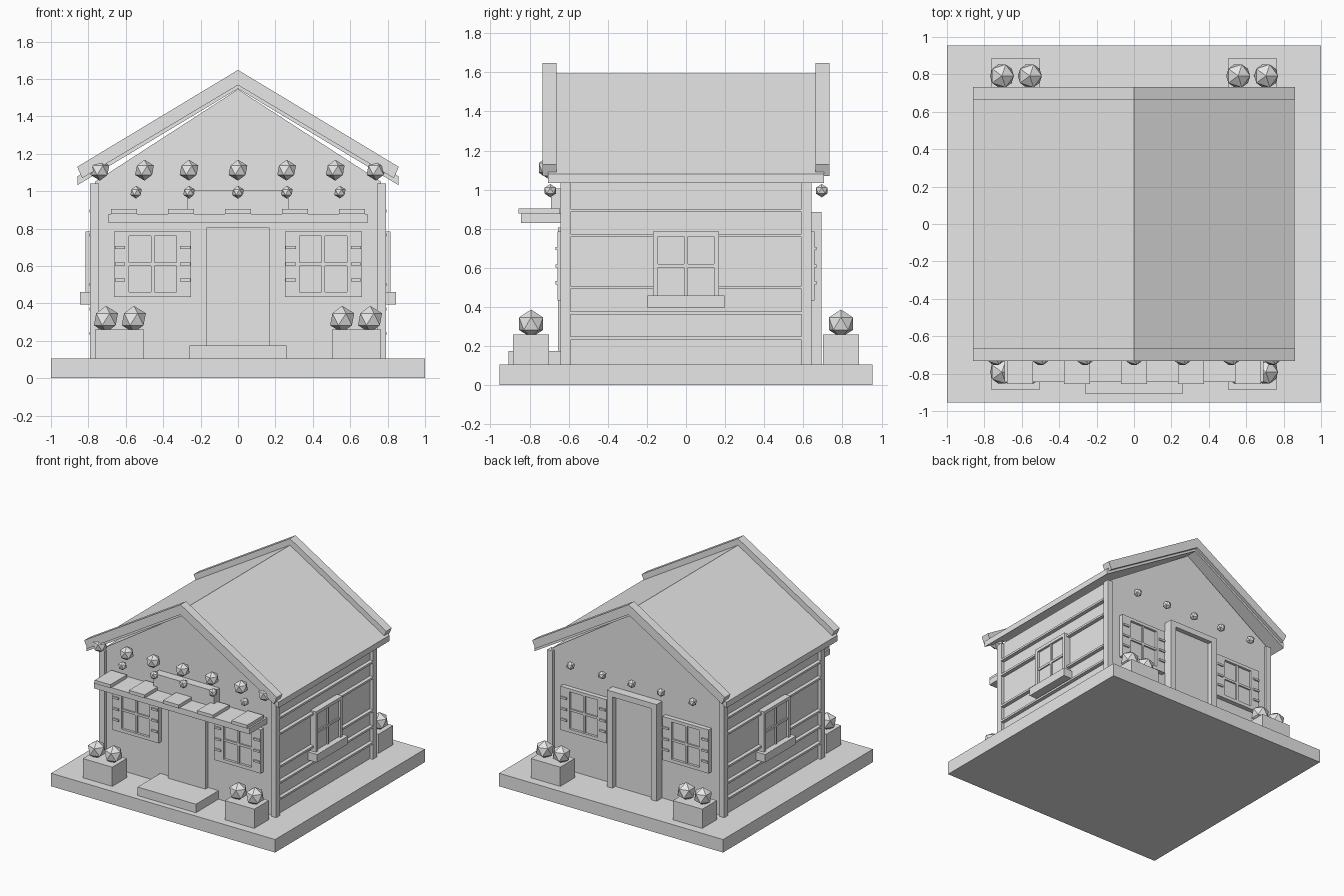
import bpy
import bmesh
from mathutils import Matrix, Vector

default_cube = bpy.data.objects.get("Cube")
if default_cube:
    bpy.data.objects.remove(default_cube, do_unlink=True)

# Single plain material
paint = bpy.data.materials.new("light_grey")
paint.use_nodes = True
grey = (0.8, 0.8, 0.8, 1)
paint.diffuse_color = grey
paint.node_tree.nodes["Principled BSDF"].inputs["Base Color"].default_value = grey


def finish(name, bm):
    bmesh.ops.recalc_face_normals(bm, faces=bm.faces)
    mesh = bpy.data.meshes.new(name)
    bm.to_mesh(mesh)
    bm.free()
    mesh.materials.append(paint)
    obj = bpy.data.objects.new(name, mesh)
    bpy.context.collection.objects.link(obj)
    return obj


def add_box(bm, xs, ys, zs):
    """Add a box given its two limits on each axis."""
    low, high = (Vector(corner) for corner in zip(xs, ys, zs))
    place = Matrix.Translation((low + high) / 2)
    scale = Matrix.Diagonal((*(high - low), 1))
    bmesh.ops.create_cube(bm, size=1, matrix=place @ scale)


def boxes(name, *parts):
    bm = bmesh.new()
    for part in parts:
        add_box(bm, *part)
    return finish(name, bm)


def extrude_y(name, profile, start, end):
    """Extrude an (x, z) outline along y."""
    bm = bmesh.new()
    face = bm.faces.new([bm.verts.new((x, start, z)) for x, z in profile])
    grown = bmesh.ops.extrude_face_region(bm, geom=[face])["geom"]
    moved = [v for v in grown if isinstance(v, bmesh.types.BMVert)]
    bmesh.ops.translate(bm, verts=moved, vec=(0, end - start, 0))
    return finish(name, bm)


def balls(name, centres, radius):
    bm = bmesh.new()
    for centre in centres:
        bmesh.ops.create_icosphere(bm, subdivisions=1, radius=radius,
                                   matrix=Matrix.Translation(centre))
    return finish(name, bm)


def span(centre, half):
    return (centre - half, centre + half)


def outward(side, inner, outer):
    """Limits from an inner to an outer distance on one side of the centre."""
    return tuple(sorted((side * inner, side * outer)))


FLOOR = 0.105
WALL_X, WALL_Y = 0.765, 0.62
SIDES = (("front", -1), ("back", 1))
FLANKS = (("right", -1), ("left", 1))

# Ground slab and house body
boxes("ground_slab", ((-1, 1), (-0.955, 0.955), (0, FLOOR)))
extrude_y("house_walls", [(-WALL_X, FLOOR), (WALL_X, FLOOR), (WALL_X, 1.05),
                          (0, 1.545), (-WALL_X, 1.05)], -WALL_Y, WALL_Y)

# Roof sheet and gable trim
extrude_y("roof", [(-0.857, 1.08), (0, 1.595), (0.857, 1.08),
                   (0.857, 1.033), (0, 1.548), (-0.857, 1.033)], -0.707, 0.707)
for end, s in SIDES:
    extrude_y(end + "_gable_trim",
              [(-0.86, 1.13), (0, 1.648), (0.86, 1.13),
               (0.833, 1.07), (0, 1.567), (-0.833, 1.07)], s * 0.662, s * 0.733)

# Corner posts
boxes("corner_posts", *[(outward(a, 0.742, 0.79), outward(b, 0.59, 0.641), (FLOOR, 1.04))
                        for _, a in FLANKS for _, b in SIDES])

# Side walls: siding strips, window and sill box
for flank, s in FLANKS:
    def plate(ys, zs, depth):
        return (outward(s, WALL_X - 0.01, depth), ys, zs)

    boxes(flank + "_siding_strips",
          *[plate((-0.59, 0.59), span(z, 0.008), 0.795)
            for z in (0.24, 0.37, 0.5, 0.765, 0.893)])
    boxes(flank + "_side_glass", plate((-0.15, 0.15), (0.46, 0.77), 0.797))
    boxes(flank + "_side_window_frame",
          plate((-0.17, 0.17), (0.76, 0.785), 0.815),
          *[plate(outward(k, 0.143, 0.17), (0.45, 0.76), 0.815) for k in (-1, 1)],
          plate(span(0, 0.009), (0.46, 0.76), 0.808),
          plate((-0.143, 0.143), span(0.61, 0.009), 0.808))
    boxes(flank + "_sill_box", plate((-0.198, 0.198), (0.395, 0.46), 0.845))

# Front and back walls: shuttered windows, planters, bushes, small lamps
for end, s in SIDES:
    def plate(xs, zs, depth):
        return (xs, outward(s, WALL_Y - 0.01, depth), zs)

    for flank, a in FLANKS:
        name = end + "_" + flank
        mid = a * 0.456
        boxes(name + "_glass", plate(span(mid, 0.14), (0.45, 0.77), 0.638))
        boxes(name + "_window_frame",
              plate(span(mid, 0.206), (0.76, 0.785), 0.657),
              plate(span(mid, 0.206), (0.433, 0.46), 0.657),
              *[plate(span(mid + k * 0.166, 0.04), (0.46, 0.76), 0.657) for k in (-1, 1)],
              plate(span(mid, 0.009), (0.46, 0.76), 0.65),
              plate(span(mid, 0.127), span(0.61, 0.009), 0.65))
        boxes(name + "_shutter_slats",
              *[plate(span(mid + k * 0.174, 0.027), span(z, 0.008), 0.667)
                for k in (-1, 1) for z in (0.524, 0.61, 0.7)])
        boxes(name + "_planter",
              (outward(a, 0.503, 0.765), outward(s, 0.7, 0.885), (FLOOR, 0.26)))
        balls(name + "_bushes", [(a * x, s * 0.792, 0.315) for x in (0.557, 0.706)], 0.072)

    boxes(end + "_door", plate((-0.168, 0.168), (FLOOR, 0.807 if s < 0 else 0.85), 0.655))
    balls(end + "_small_lamps",
          [(x, s * 0.694, 0.995) for x in (-0.545, -0.262, 0, 0.262, 0.545)], 0.034)

# Back door surround
boxes("back_door_frame",
      *[(outward(k, 0.172, 0.222), (0.61, 0.692), (FLOOR, 0.885)) for k in (-1, 1)],
      ((-0.172, 0.172), (0.61, 0.692), (0.84, 0.885)))

# Front step, awning, sign board and large lamps
boxes("front_step", ((-0.26, 0.26), (-0.908, -0.61), (FLOOR, 0.174)))
boxes("awning", ((-0.693, 0.693), (-0.845, -0.61), (0.83, 0.877)))
boxes("awning_slats", *[(span(0.305 * i, 0.07), (-0.856, -0.645), (0.877, 0.904))
                        for i in range(-2, 3)])
boxes("sign_board", ((-0.27, 0.27), (-0.69, -0.61), (0.877, 1.005)))
balls("large_lamps", [(x, -0.705, 1.112)
                      for x in (-0.738, -0.5, -0.262, 0, 0.26, 0.52, 0.738)], 0.056)
